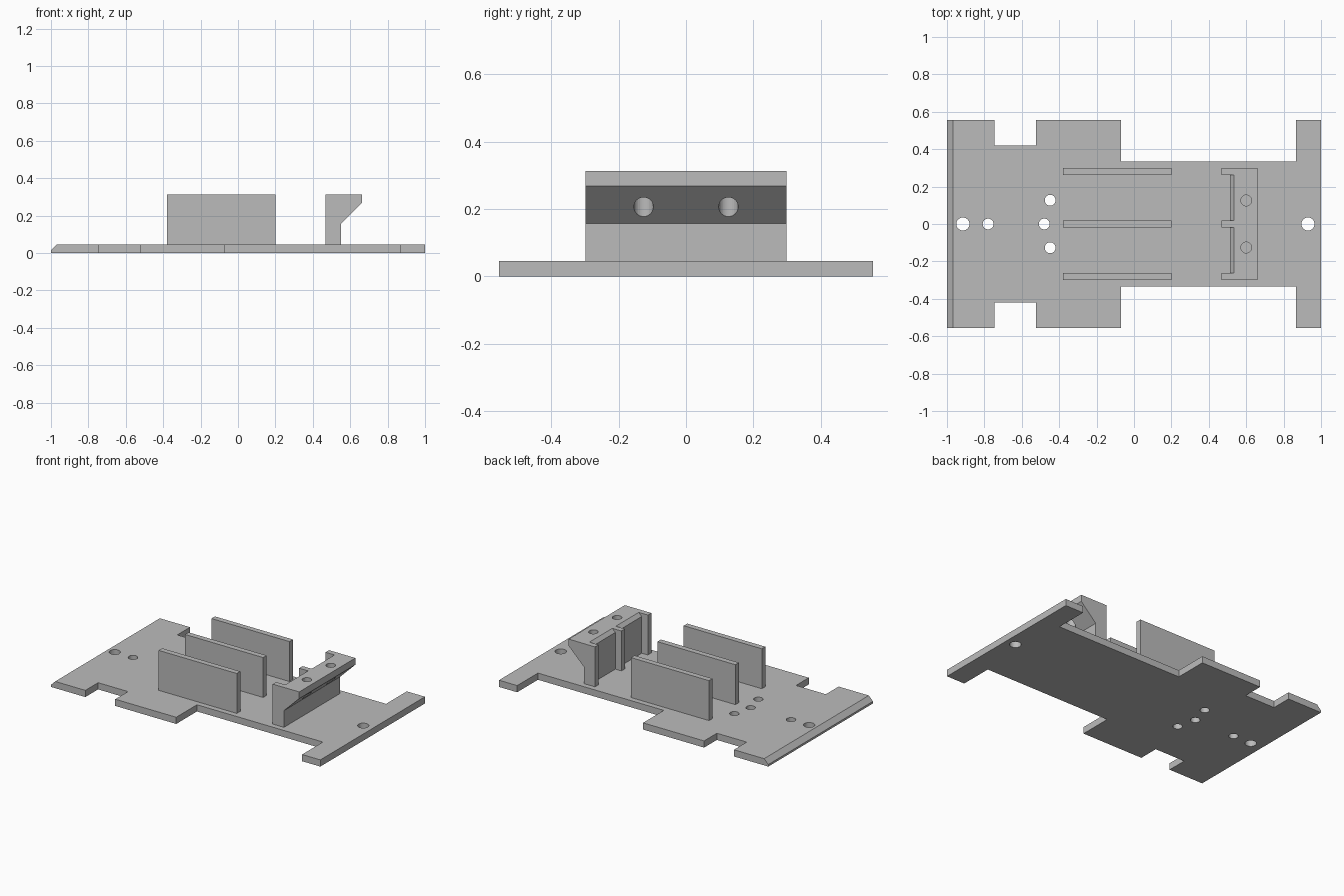
import bpy
import bmesh
from mathutils import Matrix, Vector

cube = bpy.data.objects.get("Cube")
if cube:
    bpy.data.objects.remove(cube, do_unlink=True)

GREY = (0.5, 0.5, 0.5, 1)
grey = bpy.data.materials.new("plain grey")
grey.use_nodes = True
grey.diffuse_color = GREY
grey.node_tree.nodes["Principled BSDF"].inputs["Base Color"].default_value = GREY

BASE = 0.045      # plate thickness
TOP = 0.313       # height of fins and bracket
RIB = 0.037       # fin and rib thickness
RIB_Y = (-0.28, 0, 0.28)


def finish(name, bm):
    bmesh.ops.recalc_face_normals(bm, faces=bm.faces)
    mesh = bpy.data.meshes.new(name)
    bm.to_mesh(mesh)
    bm.free()
    mesh.materials.append(grey)
    obj = bpy.data.objects.new(name, mesh)
    bpy.context.collection.objects.link(obj)
    return obj


def prism(points, direction):
    """Extrude a flat outline along a direction."""
    bm = bmesh.new()
    face = bm.faces.new([bm.verts.new(p) for p in points])
    ext = bmesh.ops.extrude_face_region(bm, geom=[face])
    verts = [g for g in ext["geom"] if isinstance(g, bmesh.types.BMVert)]
    bmesh.ops.translate(bm, vec=Vector(direction), verts=verts)
    return bm


def side_profile(name, profile, y0, y1):
    return finish(name, prism([(x, y0, z) for x, z in profile], (0, y1 - y0, 0)))


def box(name, x0, x1, y0, y1, z0, z1):
    return side_profile(name, [(x0, z0), (x1, z0), (x1, z1), (x0, z1)], y0, y1)


def drill(obj, holes):
    """Cut vertical round holes (x, y, radius, bottom, top)."""
    bm = bmesh.new()
    for x, y, r, z0, z1 in holes:
        bmesh.ops.create_cone(bm, cap_ends=True, segments=32, radius1=r, radius2=r,
                              depth=z1 - z0,
                              matrix=Matrix.Translation((x, y, (z0 + z1) / 2)))
    cutter = finish("hole_cutter", bm)
    mod = obj.modifiers.new("holes", 'BOOLEAN')
    mod.operation = 'DIFFERENCE'
    mod.solver = 'EXACT'
    mod.object = cutter
    bpy.context.view_layer.objects.active = obj
    bpy.ops.object.modifier_apply(modifier=mod.name)
    bpy.data.objects.remove(cutter, do_unlink=True)


# Base plate: half outline mirrored across y, with a chamfered end
half = [(-1, 0.555), (-0.745, 0.555), (-0.745, 0.42), (-0.523, 0.42),
        (-0.523, 0.555), (-0.07, 0.555), (-0.07, 0.335), (0.865, 0.335),
        (0.865, 0.555), (1, 0.555)]
outline = half + [(x, -y) for x, y in reversed(half)]
bm = prism([(x, y, 0) for x, y in outline], (0, 0, BASE))
lip = [e for e in bm.edges
       if all(v.co.x < -0.99 and v.co.z > BASE / 2 for v in e.verts)]
bmesh.ops.bevel(bm, geom=lip, offset=0.031, segments=1, affect='EDGES')
plate = finish("base_plate", bm)
plate_holes = [(-0.915, 0, 0.035), (0.93, 0, 0.035), (-0.78, 0, 0.029),
               (-0.48, 0, 0.029), (-0.448, 0.127, 0.029), (-0.448, -0.127, 0.029)]
drill(plate, [(x, y, r, -0.1, 0.1) for x, y, r in plate_holes])

# Three upright fins
for side, y in zip(("right", "middle", "left"), RIB_Y):
    box(side + "_fin", -0.38, 0.2, y - RIB / 2, y + RIB / 2, BASE, TOP)

# Overhanging bracket wall with a chamfered inner top edge
wall = [(0.512, BASE), (0.55, BASE), (0.55, 0.157), (0.663, 0.268),
        (0.663, TOP), (0.534, TOP), (0.512, TOP - 0.022)]
bracket = side_profile("bracket_wall", wall, -0.298, 0.298)
drill(bracket, [(0.6, y, 0.029, 0.1, 0.4) for y in (-0.126, 0.126)])

# Ribs on the inner side of the bracket
for side, y in zip(("right", "middle", "left"), RIB_Y):
    box(side + "_bracket_rib", 0.467, 0.534, y - RIB / 2, y + RIB / 2, BASE, TOP)
